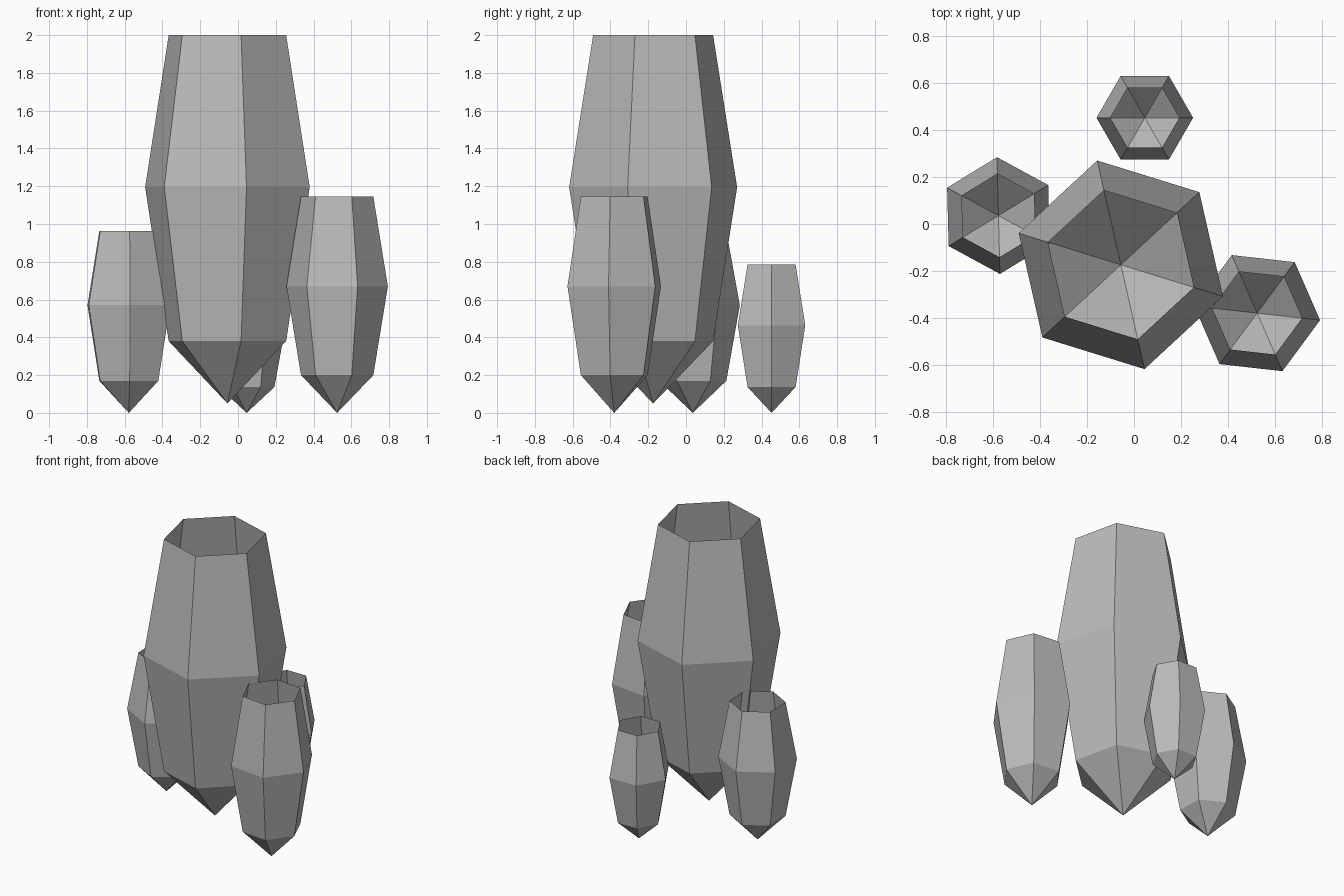
import bpy, bmesh, math

if "Cube" in bpy.data.objects:
    bpy.data.objects.remove(bpy.data.objects["Cube"])

stone = bpy.data.materials.new("grey crystal")
stone.diffuse_color = (0.5, 0.5, 0.5, 1)
stone.use_nodes = True
stone.node_tree.nodes["Principled BSDF"].inputs["Base Color"].default_value = stone.diffuse_color


def crystal(name, x, y, radius, angle, apex, low, mid, top):
    """Six-sided open-topped shell: pointed base, three rings."""
    bm = bmesh.new()
    tip = bm.verts.new((x, y, apex))
    rings = []
    for r, z in ((radius * 0.714, low), (radius, mid), (radius * 0.714, top)):
        ring = []
        for i in range(6):
            a = math.radians(angle + 60 * i)
            ring.append(bm.verts.new((x + r * math.cos(a), y + r * math.sin(a), z)))
        rings.append(ring)
    for i in range(6):
        j = (i + 1) % 6
        # pointed base
        bm.faces.new((tip, rings[0][j], rings[0][i]))
        # side walls
        for a, b in zip(rings, rings[1:]):
            bm.faces.new((a[i], a[j], b[j], b[i]))
    mesh = bpy.data.meshes.new(name)
    bm.to_mesh(mesh)
    bm.free()
    mesh.materials.append(stone)
    obj = bpy.data.objects.new(name, mesh)
    bpy.context.collection.objects.link(obj)


# Large central crystal and three smaller ones around it
crystal("main_crystal", -0.056, -0.174, 0.456, -17.2, 0.05, 0.38, 1.195, 2.0)
crystal("left_crystal", -0.578, 0.036, 0.249, 31.5, 0.0, 0.17, 0.57, 0.963)
crystal("right_crystal", 0.525, -0.38, 0.27, -6.4, 0.0, 0.2, 0.67, 1.145)
crystal("back_crystal", 0.046, 0.453, 0.206, 0, 0.0, 0.137, 0.463, 0.785)
